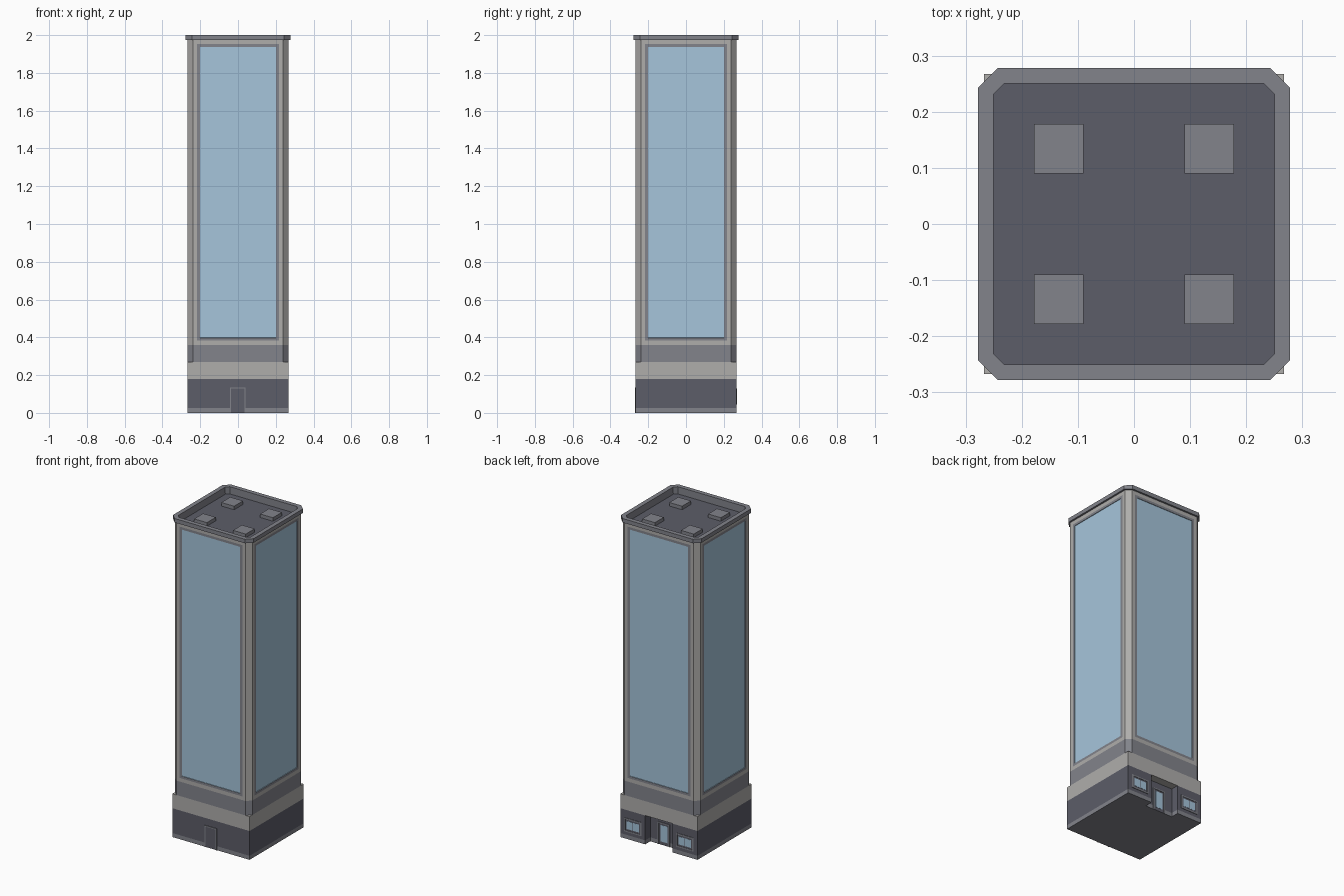
import bpy, bmesh

if "Cube" in bpy.data.objects:
    bpy.data.objects.remove(bpy.data.objects["Cube"])


def material(name, rgb):
    m = bpy.data.materials.new(name)
    m.diffuse_color = (*rgb, 1)
    m.use_nodes = True
    m.node_tree.nodes["Principled BSDF"].inputs["Base Color"].default_value = m.diffuse_color
    return m


LIGHT = material("light_stone", (0.43, 0.42, 0.41))
GREY = material("grey_trim", (0.225, 0.23, 0.26))
DARK = material("dark_wall", (0.107, 0.11, 0.14))
GLASS = material("blue_glass", (0.38, 0.56, 0.71))


def finish(name, bm, *mats):
    bmesh.ops.recalc_face_normals(bm, faces=bm.faces)
    mesh = bpy.data.meshes.new(name)
    bm.to_mesh(mesh)
    bm.free()
    for m in mats:
        mesh.materials.append(m)
    ob = bpy.data.objects.new(name, mesh)
    bpy.context.collection.objects.link(ob)
    return ob


def prism(pts, z0, z1):
    """Extrude a plan outline from z0 to z1."""
    bm = bmesh.new()
    face = bm.faces.new([bm.verts.new((x, y, z0)) for x, y in pts])
    top = bmesh.ops.extrude_face_region(bm, geom=[face], use_keep_orig=True)["geom"]
    verts = [v for v in top if isinstance(v, bmesh.types.BMVert)]
    bmesh.ops.translate(bm, verts=verts, vec=(0, 0, z1 - z0))
    bmesh.ops.recalc_face_normals(bm, faces=bm.faces)
    return bm


def box(name, x0, x1, y0, y1, z0, z1, mat):
    return finish(name, prism([(x0, y0), (x1, y0), (x1, y1), (x0, y1)], z0, z1), mat)


def octagon(r, c):
    k = r - c
    return [(-k, -r), (k, -r), (r, -k), (r, k), (k, r), (-k, r), (-r, k), (-r, -k)]


def frame(name, x0, x1, y0, y1, z0, z1, t, mat, sill=True):
    """Rectangular trim made of thin bars."""
    box(name + "_left", x0, x0 + t, y0, y1, z0, z1, mat)
    box(name + "_right", x1 - t, x1, y0, y1, z0, z1, mat)
    box(name + "_head", x0 + t, x1 - t, y0, y1, z1 - t, z1, mat)
    if sill:
        box(name + "_sill", x0 + t, x1 - t, y0, y1, z0, z0 + t, mat)


R = 0.267      # half width of the building
N = 0.095      # half width of the entrance recess
YB = R - 0.05  # back wall of the entrance recess

# Ground floor with a recessed entrance at the back
plan = [(-R, -R), (R, -R), (R, R), (N, R), (N, YB), (-N, YB), (-N, R), (-R, R)]
finish("plinth", prism(plan, 0, 0.025), GREY)
finish("ground_floor", prism(plan, 0.025, 0.18), DARK)
box("stone_band", -R, R, -R, R, 0.18, 0.27, LIGHT)

# Tower with chamfered corners; each wide wall is inset to a frame and glass
finish("grey_band", prism(octagon(R, 0.028), 0.27, 0.36), GREY)
bm = prism(octagon(R, 0.028), 0.36, 1.975)
bm.normal_update()
walls = [f for f in bm.faces if abs(f.normal.z) < 0.1 and f.calc_area() > 0.3]
roof = [f for f in bm.faces if f.normal.z > 0.9]
bmesh.ops.inset_individual(bm, faces=walls, thickness=0.032)
for f in walls:
    f.material_index = 1
bmesh.ops.inset_individual(bm, faces=walls, thickness=0.021)
for f in walls:
    f.material_index = 2
bmesh.ops.inset_individual(bm, faces=walls, thickness=0.0005, depth=-0.003)
bmesh.ops.delete(bm, geom=roof, context='FACES_ONLY')
finish("tower", bm, LIGHT, GREY, GLASS)

# Parapet with sunken roof
bm = prism(octagon(0.278, 0.035), 1.975, 2.0)
bm.normal_update()
bottom = [f for f in bm.faces if f.normal.z < -0.9]
top = [f for f in bm.faces if f.normal.z > 0.9]
bmesh.ops.inset_region(bm, faces=top, thickness=0.03)
bmesh.ops.inset_region(bm, faces=top, thickness=0.0001)
bmesh.ops.translate(bm, verts=list(top[0].verts), vec=(0, 0, -0.045))
top[0].material_index = 1
bmesh.ops.inset_region(bm, faces=bottom, thickness=0.012)
bmesh.ops.delete(bm, geom=bottom, context='FACES_ONLY')
finish("parapet", bm, GREY, DARK)

# Roof units
for sx in (-1, 1):
    for sy in (-1, 1):
        x, y = sx * 0.134, sy * 0.134
        box("roof_unit", x - 0.044, x + 0.044, y - 0.044, y + 0.044, 1.955, 1.977, GREY)

# Plain service door on the front
frame("front_door_frame", -0.043, 0.041, -R - 0.004, -R, 0, 0.135, 0.007, GREY, False)
box("front_door", -0.036, 0.034, -R - 0.001, -R, 0, 0.128, DARK)

# Glazed entrance door in the recess
frame("entrance_frame", -0.041, 0.041, YB, YB + 0.004, 0, 0.14, 0.007, GREY, False)
box("entrance_door", -0.034, 0.034, YB, YB + 0.001, 0, 0.133, DARK)
box("entrance_glass", -0.024, 0.024, YB, YB + 0.002, 0.02, 0.123, GLASS)

# Two-pane windows either side of the entrance
for c in (-0.18, 0.18):
    frame("window_frame", c - 0.06, c + 0.06, R, R + 0.003, 0.045, 0.13, 0.008, GREY)
    box("window_surround", c - 0.052, c + 0.052, R, R + 0.001, 0.053, 0.122, DARK)
    for s in (-1, 1):
        p = c + s * 0.022
        box("window_pane", p - 0.02, p + 0.02, R, R + 0.002, 0.063, 0.112, GLASS)
